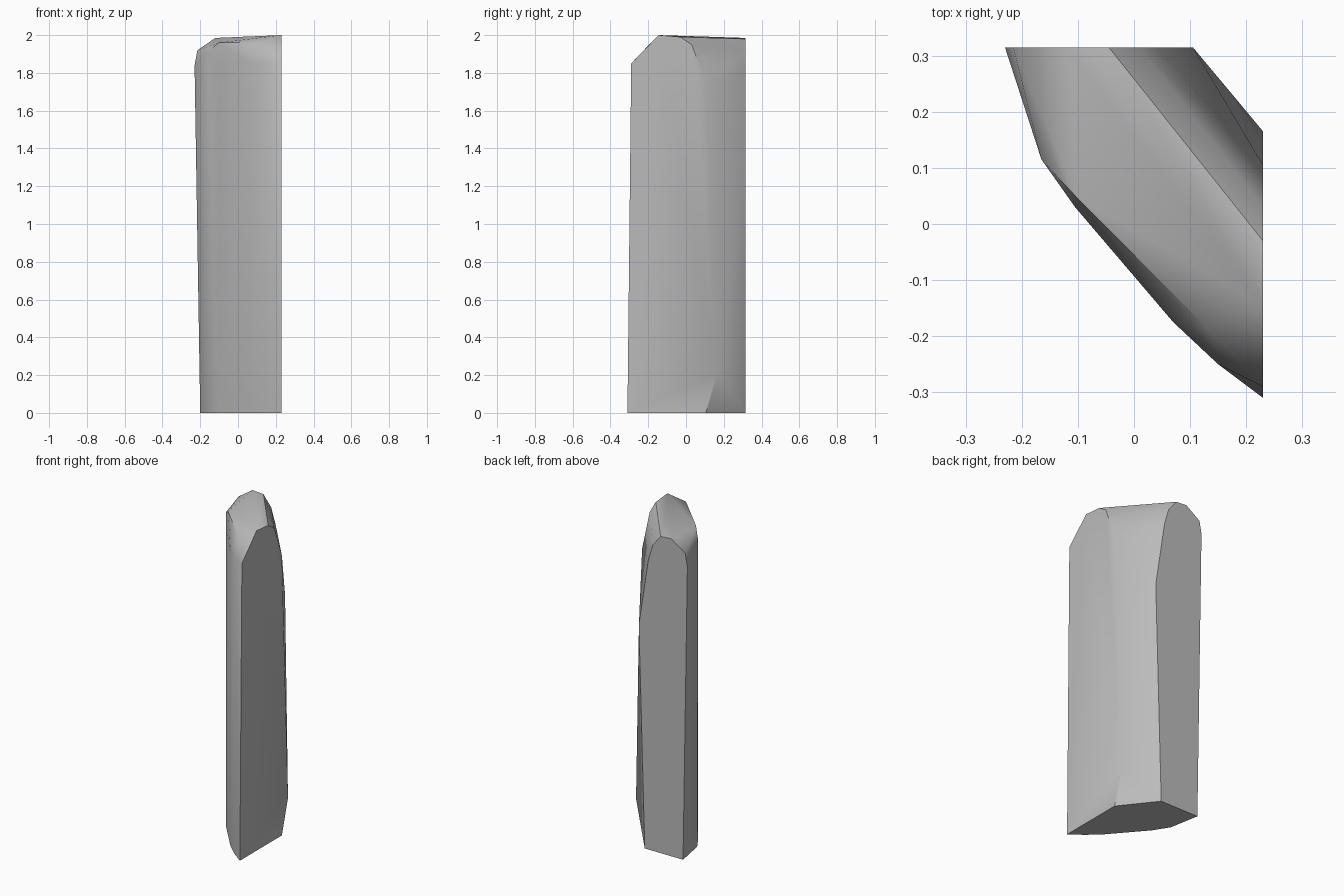
import bpy
import bmesh
from math import radians

SIDE_X = 0.23    # flat cut face on the left side
BACK_Y = 0.315   # flat cut face at the back


def make_material(name, colour):
    material = bpy.data.materials.new(name)
    material.use_nodes = True
    material.diffuse_color = colour
    shader = next(node for node in material.node_tree.nodes
                  if node.type == 'BSDF_PRINCIPLED')
    shader.inputs["Base Color"].default_value = colour
    shader.inputs["Roughness"].default_value = 0.8
    return material


def make_convex_solid(name, points, material, smooth_angle):
    mesh = bpy.data.meshes.new(name)
    solid = bpy.data.objects.new(name, mesh)
    bpy.context.collection.objects.link(solid)

    bm = bmesh.new()
    for point in points:
        bm.verts.new(point)
    hull = bmesh.ops.convex_hull(bm, input=bm.verts[:])
    unused = set(hull["geom_interior"]) | set(hull["geom_unused"])
    loose = [item for item in unused if isinstance(item, bmesh.types.BMVert)]
    bmesh.ops.delete(bm, geom=loose, context='VERTS')
    # Merge the triangles of each flat cut face
    bmesh.ops.dissolve_limit(bm, angle_limit=radians(1),
                             verts=bm.verts[:], edges=bm.edges[:])
    bmesh.ops.recalc_face_normals(bm, faces=bm.faces[:])
    bm.to_mesh(mesh)
    bm.free()

    mesh.materials.append(material)
    bpy.ops.object.select_all(action='DESELECT')
    solid.select_set(True)
    bpy.context.view_layer.objects.active = solid
    bpy.ops.object.shade_smooth_by_angle(angle=radians(smooth_angle))
    return solid


default_cube = bpy.data.objects.get("Cube")
if default_cube:
    bpy.data.objects.remove(default_cube, do_unlink=True)

# Outline of the side cut face, as depth and height
side_outline = [(-0.31, 0), (-0.29, 1.85), (-0.145, 2), (-0.03, 1.99),
                (0.03, 1.95), (0.105, 1.75), (0.165, 0.21), (0.105, 0)]

# Outline of the back cut face, as width and height
back_outline = [(-0.2, 0), (-0.23, 1.84), (-0.215, 1.92), (-0.12, 1.985),
                (-0.045, 1.98), (0.01, 1.91), (0.04, 1.81),
                (0.105, 1.39), (0.065, 0)]

# Rounded outer wall in plan, running from base to shoulder
outer_curve = [(0.15, -0.25), (0.07, -0.175), (-0.105, 0.03), (-0.165, 0.125)]

# Ridge where the outer wall meets the sloping top
top_ridge = [(0.13, -0.185, 1.96), (-0.1, 0.045, 1.96), (-0.165, 0.115, 1.91)]

points = [(SIDE_X, y, z) for y, z in side_outline]
points += [(x, BACK_Y, z) for x, z in back_outline]
points += [(x, y, z) for x, y in outer_curve for z in (0, 1.85)]
points += top_ridge

stone_grey = make_material("stone grey", (0.5, 0.5, 0.5, 1))
make_convex_solid("stone_slab", points, stone_grey, smooth_angle=35)
